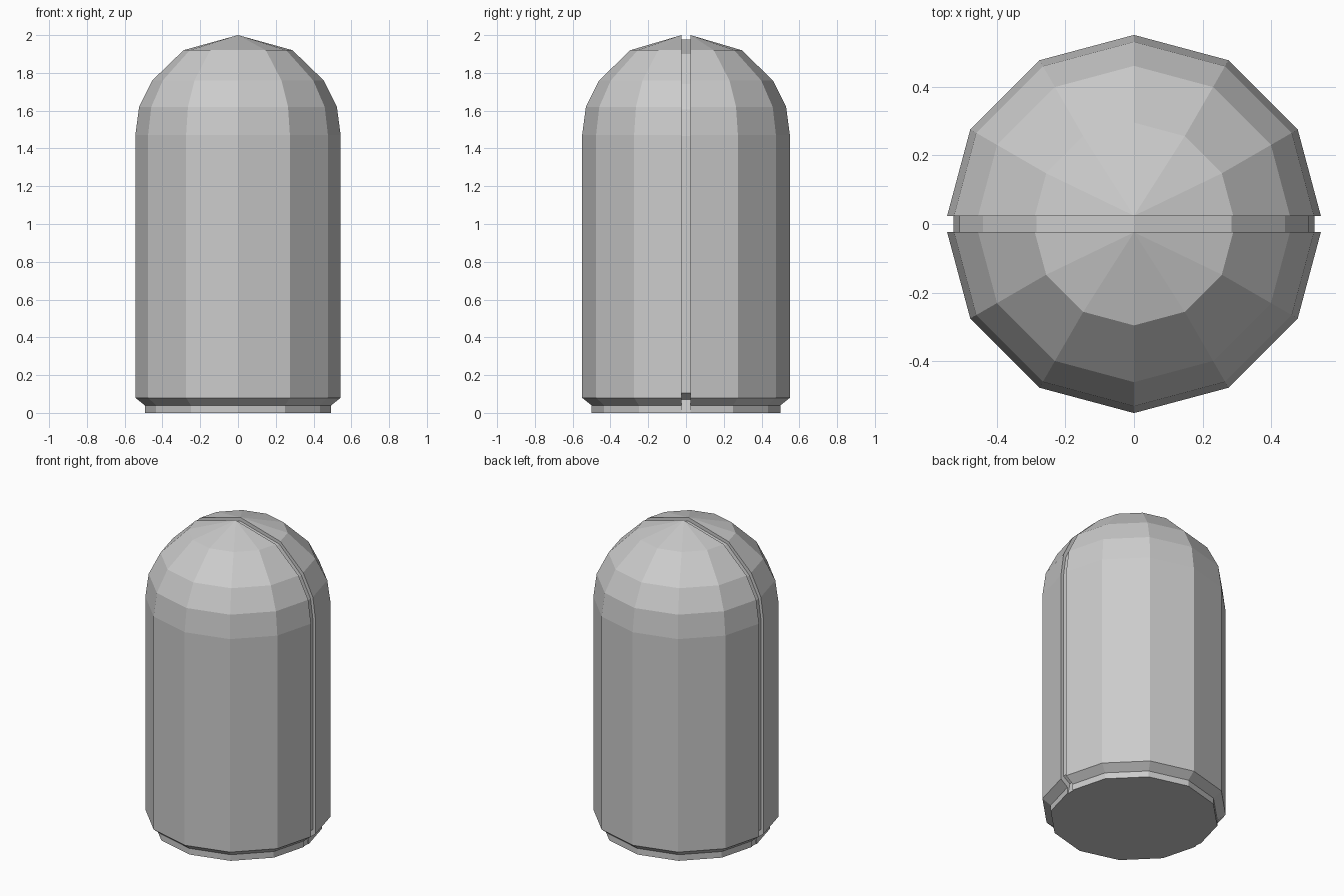
import bpy, bmesh
from math import sin, cos, tan, radians

cube = bpy.data.objects.get("Cube")
if cube:
    bpy.data.objects.remove(cube, do_unlink=True)

grey = bpy.data.materials.new("plain grey")
grey.use_nodes = True
colour = (0.6, 0.6, 0.6, 1)
grey.diffuse_color = colour
grey.node_tree.nodes["Principled BSDF"].inputs["Base Color"].default_value = colour

SIDES = 12
GAP = 0.024  # half width of the groove

# Radius and height of the shell, from the base rim to the tip
shell = [(0.5, 0), (0.5, 0.04), (0.55, 0.08), (0.55, 1.47),
         (0.53, 1.62), (0.46, 1.76), (0.295, 1.92), (0, 2)]
# Matching profile of the groove floor
floor = [(0.488, 0), (0.475, 0.07), (0.525, 0.105), (0.525, 1.465),
         (0.507, 1.605), (0.44, 1.74), (0.283, 1.9), (0, 1.976)]


def half_ring(outer, inner):
    """Groove edge, half of the shell, groove edge."""
    (r, z), (ri, zi) = outer, inner
    pts = [(ri, GAP, zi)]
    for i in range(SIDES // 2 + 1):
        a = radians(360 / SIDES * i)
        if r == 0:
            pts.append((0, GAP, z))
        elif i in (0, SIDES // 2):
            pts.append((cos(a) * (r - GAP * tan(radians(180 / SIDES))), GAP, z))
        else:
            pts.append((r * cos(a), r * sin(a), z))
    return pts + [(-ri, GAP, zi)]


bm = bmesh.new()
rings = []
for outer, inner in zip(shell, floor):
    half = half_ring(outer, inner)
    ring = half + [(-x, -y, z) for x, y, z in half]
    rings.append([bm.verts.new(p) for p in ring])

# Walls, groove and closed base
count = len(rings[0])
for low, high in zip(rings, rings[1:]):
    for i in range(count):
        j = (i + 1) % count
        bm.faces.new((low[i], low[j], high[j], high[i]))
bm.faces.new(rings[0][::-1])

# Collapse the tip
bmesh.ops.remove_doubles(bm, verts=bm.verts, dist=0.0005)
bmesh.ops.recalc_face_normals(bm, faces=bm.faces)

mesh = bpy.data.meshes.new("domed_body")
bm.to_mesh(mesh)
bm.free()
mesh.materials.append(grey)
body = bpy.data.objects.new("domed_body", mesh)
bpy.context.collection.objects.link(body)
